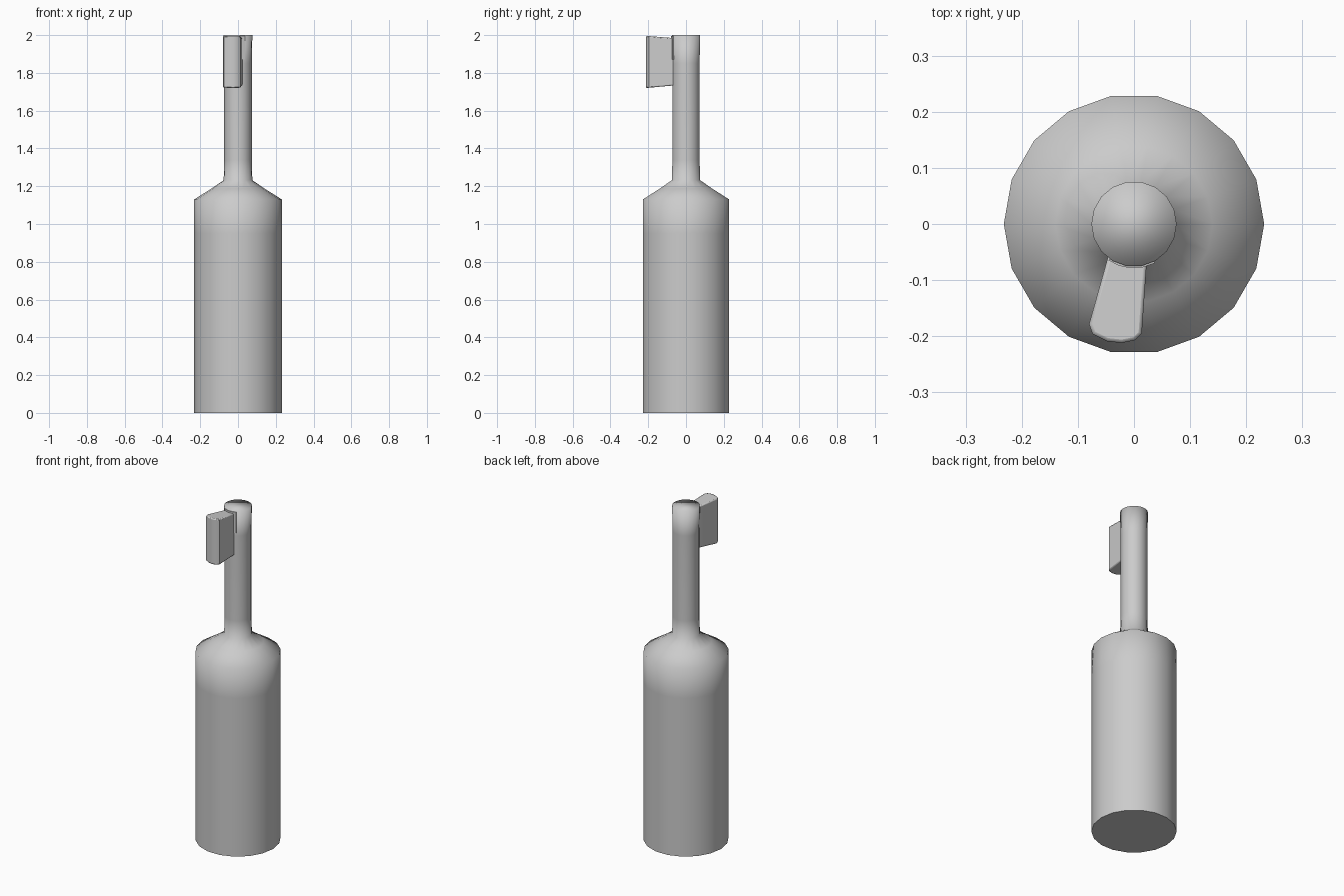
import bpy, bmesh, math

if "Cube" in bpy.data.objects:
    bpy.data.objects.remove(bpy.data.objects["Cube"])

def finish(bm, name):
    bmesh.ops.recalc_face_normals(bm, faces=bm.faces)
    mesh = bpy.data.meshes.new(name)
    bm.to_mesh(mesh)
    bm.free()
    obj = bpy.data.objects.new(name, mesh)
    bpy.context.collection.objects.link(obj)
    return obj

def loft(bm, rings):
    """Skin a stack of equal-length closed rings and cap both ends."""
    loops = [[bm.verts.new(p) for p in ring] for ring in rings]
    n = len(loops[0])
    for a, b in zip(loops, loops[1:]):
        for i in range(n):
            j = (i + 1) % n
            bm.faces.new((a[i], a[j], b[j], b[i])).smooth = True
    base = bm.faces.new(loops[0])
    top = bm.faces.new(loops[-1])
    return base, top

# Bottle: 18-sided body, sloped shoulder and thin neck
SIDES = 18
profile = [(0.232, 0), (0.232, 0.95), (0.232, 1.13), (0.14, 1.188),
           (0.076, 1.232), (0.073, 1.34), (0.073, 1.85), (0.076, 2.0)]
bm = bmesh.new()
base, top = loft(bm, [[(r * math.cos(math.tau * i / SIDES), r * math.sin(math.tau * i / SIDES), z)
                       for i in range(SIDES)] for r, z in profile])
top.smooth = True
for e in base.edges:
    e.smooth = False
finish(bm, "bottle")

# Side tab: flares outwards from the neck, with a rounded outer edge
outline = [(-0.044, -0.05), (-0.080, -0.178), (-0.074, -0.196), (-0.048, -0.209),
           (-0.022, -0.212), (0.002, -0.207), (0.014, -0.195), (0.024, -0.05)]

def tab_ring(upper):
    ring = []
    for x, y in outline:
        t = (-0.05 - y) / 0.16
        ring.append((x, y, 1.983 + 0.013 * t if upper else 1.735 - 0.015 * t))
    return ring

bm = bmesh.new()
loft(bm, [tab_ring(False), tab_ring(True)])
tab = finish(bm, "tab")
bevel = tab.modifiers.new("soft_edges", 'BEVEL')
bevel.width = 0.006
bevel.segments = 2
bevel.limit_method = 'ANGLE'
bevel.angle_limit = math.radians(50)
bpy.context.view_layer.objects.active = tab
tab.select_set(True)
bpy.ops.object.shade_smooth_by_angle(angle=math.radians(40))

# Thin mounting plate wrapped on the front of the neck
angles = [math.radians(a) for a in (235, 250, 265, 280, 298)]
arc = [(r * math.cos(a), r * math.sin(a))
       for r, seq in ((0.079, angles), (0.068, angles[::-1])) for a in seq]
bm = bmesh.new()
loft(bm, [[(x, y, z) for x, y in arc] for z in (1.87, 1.995)])
plate = finish(bm, "mounting_plate")
bpy.ops.object.select_all(action='DESELECT')
bpy.context.view_layer.objects.active = plate
plate.select_set(True)
bpy.ops.object.shade_smooth_by_angle(angle=math.radians(40))
